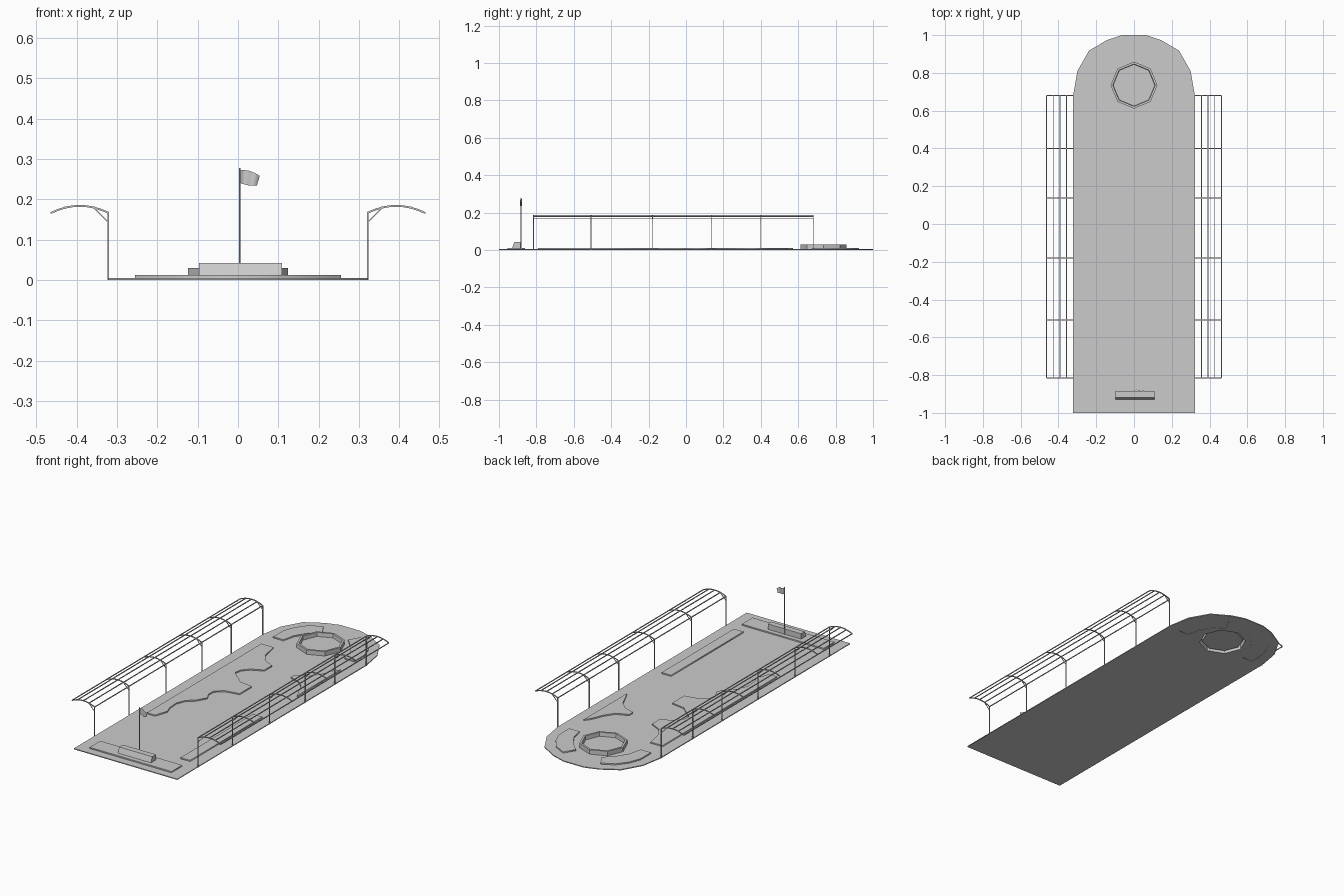
import bpy, bmesh, math
from mathutils import Vector, Matrix

if "Cube" in bpy.data.objects:
    bpy.data.objects.remove(bpy.data.objects["Cube"])


def plate(name, loops, z0, z1):
    """Flat filled outline (further loops are holes) extruded from z0 to z1."""
    cu = bpy.data.curves.new(name, 'CURVE')
    cu.dimensions = '2D'
    cu.fill_mode = 'BOTH'
    cu.extrude = (z1 - z0) / 2
    for pts in loops:
        s = cu.splines.new('POLY')
        s.points.add(len(pts) - 1)
        for p, (x, y) in zip(s.points, pts):
            p.co = (x, y, 0, 1)
        s.use_cyclic_u = True
    ob = bpy.data.objects.new(name, cu)
    bpy.context.collection.objects.link(ob)
    ob.location.z = (z0 + z1) / 2
    bpy.ops.object.select_all(action='DESELECT')
    ob.select_set(True)
    bpy.context.view_layer.objects.active = ob
    bpy.ops.object.convert(target='MESH')
    return bpy.context.object


def finish(name, bm):
    bmesh.ops.recalc_face_normals(bm, faces=bm.faces)
    me = bpy.data.meshes.new(name)
    bm.to_mesh(me)
    bm.free()
    ob = bpy.data.objects.new(name, me)
    bpy.context.collection.objects.link(ob)
    return ob


def bar(bm, a, b, r, sides=4):
    """Thin rod between two points."""
    a, b = Vector(a), Vector(b)
    d = b - a
    m = (Matrix.Translation((a + b) / 2) @ d.to_track_quat('Z', 'Y').to_matrix().to_4x4()
         @ Matrix.Rotation(math.pi / 4, 4, 'Z'))
    bmesh.ops.create_cone(bm, cap_ends=True, segments=sides, radius1=r, radius2=r,
                          depth=d.length, matrix=m)


def ring(r, n=8, cy=0.735):
    return [(r * math.cos(math.tau * i / n), cy + r * math.sin(math.tau * i / n)) for i in range(n)]


def rect(x0, x1, y0, y1):
    return [(x0, y0), (x1, y0), (x1, y1), (x0, y1)]


def flip(pts):
    return [(-x, y) for x, y in reversed(pts)]


# Ground slab with openings for the basin and the curved beds
half = [(0.322, -1), (0.322, 0.68), (0.30, 0.81), (0.238, 0.918), (0.143, 0.974), (0.063, 1)]
arc = [(0.254, 0.675), (0.254, 0.765), (0.23, 0.83), (0.185, 0.89), (0.116, 0.926),
       (0.08, 0.865), (0.138, 0.805), (0.175, 0.745), (0.19, 0.675)]
plate("ground_slab", [half + flip(half), ring(0.124), arc, flip(arc)], 0, 0.005)

# Curved beds around the basin
plate("curved_bed_right", [arc], 0.002, 0.012)
plate("curved_bed_left", [flip(arc)], 0.002, 0.012)

# Planting beds
plate("front_bed", [rect(-0.255, 0.255, -0.955, -0.86)], 0, 0.012)
plate("right_long_bed", [rect(0.196, 0.255, -0.79, -0.148)], 0, 0.012)
plate("right_pointed_bed", [[
    (0.255, 0.545), (0.23, 0.51), (0.203, 0.445), (0.165, 0.39), (0.1, 0.362), (0.1, 0.328),
    (0.165, 0.306), (0.207, 0.265), (0.235, 0.2), (0.255, 0.16)]], 0, 0.012)
plate("left_wavy_bed", [[
    (-0.255, 0.572), (-0.18, 0.572), (-0.16, 0.475), (-0.125, 0.42), (-0.06, 0.387),
    (-0.06, 0.32), (-0.125, 0.29), (-0.16, 0.25), (-0.165, 0.21), (-0.12, 0.17),
    (-0.08, 0.135), (0.0, 0.122), (0.0, 0.015), (-0.085, 0.0), (-0.125, -0.037),
    (-0.127, -0.08), (-0.106, -0.12), (-0.137, -0.175), (-0.18, -0.212), (-0.2, -0.265),
    (-0.195, -0.33), (-0.18, -0.37), (-0.205, -0.445), (-0.255, -0.445)]], 0, 0.012)

# Octagonal basin: outer wall, rim, inner wall and floor
bm = bmesh.new()
loops = [[bm.verts.new((x, y, z)) for x, y in ring(r)]
         for r, z in ((0.124, 0), (0.124, 0.03), (0.112, 0.03), (0.11, 0.008))]
for a, b in zip(loops, loops[1:]):
    for i in range(8):
        bm.faces.new((a[i], a[(i + 1) % 8], b[(i + 1) % 8], b[i]))
bm.faces.new(loops[-1])
finish("basin", bm)

# Sign block on the front bed, with a sloping face
bm = bmesh.new()
prof = [(-0.93, 0.01), (-0.885, 0.01), (-0.885, 0.042), (-0.918, 0.042)]
f = bm.faces.new([bm.verts.new((-0.097, y, z)) for y, z in prof])
ext = bmesh.ops.extrude_face_region(bm, geom=[f])
bmesh.ops.translate(bm, vec=(0.206, 0, 0),
                    verts=[v for v in ext['geom'] if isinstance(v, bmesh.types.BMVert)])
finish("sign_block", bm)

# Flagpole and waving flag
bm = bmesh.new()
bar(bm, (0.004, -0.882, 0), (0.004, -0.882, 0.278), 0.002, 8)
finish("flagpole", bm)
bm = bmesh.new()
cols = []
for t in [i / 8 for i in range(9)]:
    y = -0.882 + 0.006 * math.sin(t * math.tau)
    top = 0.272 - 0.014 * t * t + 0.002 * math.sin(t * math.pi)
    low = 0.241 - 0.006 * t - 0.003 * math.sin(t * math.pi)
    cols.append((bm.verts.new((0.005 + 0.049 * t, y, top)),
                 bm.verts.new((0.005 + 0.042 * t, y, low))))
for a, b in zip(cols, cols[1:]):
    bm.faces.new((a[0], a[1], b[1], b[0]))
flag = finish("flag", bm)
for p in flag.data.polygons:
    p.use_smooth = True

# Side canopy frames: posts, braces, arched ribs and long rails, mirrored
bm = bmesh.new()
ys = [-0.815, -0.508, -0.18, 0.138, 0.40, 0.68]
curve = [(0.322 + 0.141 * i / 8, 0.167 + 0.017 * (1 - (i / 4 - 1) ** 2)) for i in range(9)]
for y in ys:
    bar(bm, (0.322, y, 0), (0.322, y, 0.168), 0.0028)
    bar(bm, (0.322, y, 0.143), (0.357, y, 0.178), 0.002)
    for (x0, z0), (x1, z1) in zip(curve, curve[1:]):
        bar(bm, (x0, y, z0), (x1, y, z1), 0.0032)
for x, z in curve[::2]:
    bar(bm, (x, ys[0], z), (x, ys[-1], z), 0.003)
frame = finish("canopy_frames", bm)
frame.modifiers.new("mirror", 'MIRROR').use_clip = False
